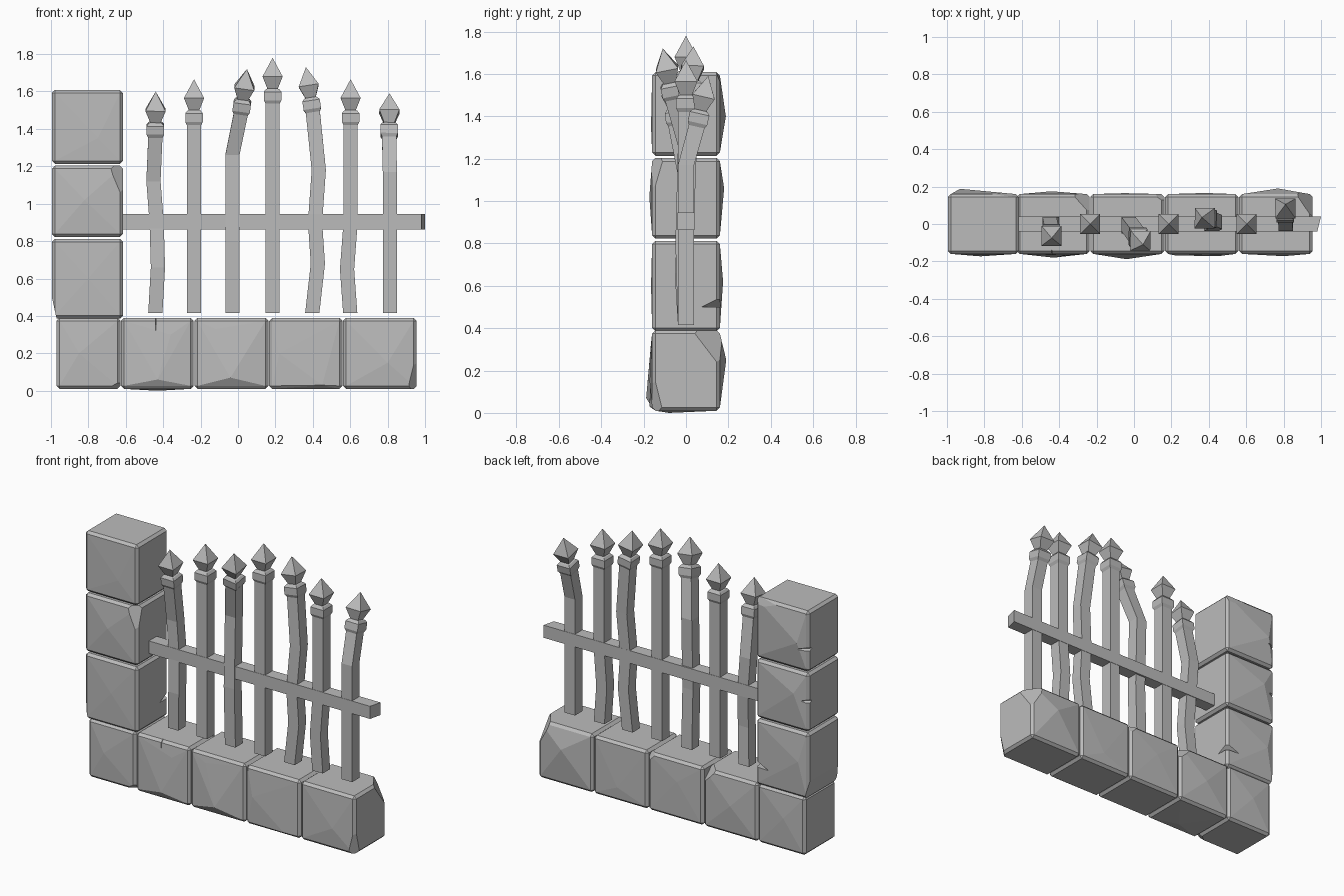
import bpy, bmesh
from mathutils import Vector

cube = bpy.data.objects.get("Cube")
if cube:
    bpy.data.objects.remove(cube, do_unlink=True)

grey = bpy.data.materials.new("stone_grey")
grey.use_nodes = True
grey.diffuse_color = (0.5, 0.5, 0.5, 1)
grey.node_tree.nodes["Principled BSDF"].inputs["Base Color"].default_value = (0.5, 0.5, 0.5, 1)


def finish(bm, name):
    bmesh.ops.recalc_face_normals(bm, faces=bm.faces)
    mesh = bpy.data.meshes.new(name)
    bm.to_mesh(mesh)
    bm.free()
    mesh.materials.append(grey)
    obj = bpy.data.objects.new(name, mesh)
    bpy.context.collection.objects.link(obj)
    return obj


def hull(points):
    bm = bmesh.new()
    for p in points:
        bm.verts.new(p)
    res = bmesh.ops.convex_hull(bm, input=bm.verts)
    inside = {e for e in res["geom_interior"] + res["geom_unused"] if isinstance(e, bmesh.types.BMVert)}
    bmesh.ops.delete(bm, geom=list(inside), context='VERTS')
    return bm


def carve(obj, points):
    """Cut a small wedge out of a block."""
    cutter = finish(hull(points), "cutter")
    cutter.hide_render = True
    mod = obj.modifiers.new("notch", 'BOOLEAN')
    mod.operation = 'DIFFERENCE'
    mod.object = cutter
    bpy.context.view_layer.objects.active = obj
    bpy.ops.object.modifier_apply(modifier=mod.name)
    bpy.data.objects.remove(cutter, do_unlink=True)


def block(name, x, z, bulges=(), chips=(), notches=(), c=0.016):
    """Chamfered stone with bulging points, planar chips and wedge notches."""
    y = (-0.16, 0.16)
    pts = list(bulges)
    for i in (0, 1):
        for j in (0, 1):
            for k in (0, 1):
                corner = Vector((x[i], y[j], z[k]))
                inset = Vector((1 - 2 * i, 1 - 2 * j, 1 - 2 * k)) * c
                for axis in range(3):
                    p = corner + inset
                    p[axis] = corner[axis]
                    pts.append(p)
    bm = hull(pts)
    centre = Vector((sum(x) / 2, 0, sum(z) / 2))
    for tri in chips:
        a, b, d = map(Vector, tri)
        n = (b - a).cross(d - a).normalized()
        if n.dot(a - centre) < 0:
            n.negate()
        cut = bmesh.ops.bisect_plane(bm, geom=bm.verts[:] + bm.edges[:] + bm.faces[:],
                                     plane_co=a, plane_no=n, clear_outer=True)
        edges = [e for e in cut["geom_cut"] if isinstance(e, bmesh.types.BMEdge)]
        bmesh.ops.holes_fill(bm, edges=edges)
    bmesh.ops.dissolve_limit(bm, angle_limit=0.01, verts=bm.verts, edges=bm.edges)
    obj = finish(bm, name)
    for wedge in notches:
        carve(obj, wedge)


# Base course
low = (0.01, 0.39)
block("base_stone_under_pillar", (-0.97, -0.628), low,
      bulges=[(-0.85, -0.17, 0.2), (-0.82, 0.17, 0.22)],
      chips=[((-0.63, -0.16, 0.05), (-0.70, -0.16, 0.01), (-0.63, -0.1, 0.01))])
block("base_stone_1", (-0.626, -0.237), low,
      bulges=[(-0.43, -0.18, 0.06), (-0.44, 0.175, 0.2), (-0.43, -0.08, 0), (-0.36, -0.168, 0.3)],
      chips=[((-0.24, 0.16, 0.3), (-0.33, 0.16, 0.39), (-0.24, 0.06, 0.39))],
      notches=[[(-0.45, -0.2, 0.41), (-0.43, -0.2, 0.41), (-0.44, -0.2, 0.23), (-0.44, -0.13, 0.41)]])
block("base_stone_2", (-0.233, 0.163), low,
      bulges=[(-0.04, -0.188, 0.07), (-0.05, 0.165, 0.25), (-0.12, -0.165, 0.33)],
      chips=[((0.16, 0.16, 0.33), (0.1, 0.16, 0.39), (0.16, 0.12, 0.39))])
block("base_stone_3", (0.167, 0.558), low,
      bulges=[(0.45, -0.172, 0.03), (0.22, -0.168, 0.2), (0.38, 0.166, 0.1)])
block("base_stone_4", (0.562, 0.955), low,
      bulges=[(0.77, 0.19, 0.25), (0.8, -0.172, 0.15)],
      chips=[((0.86, 0.17, 0.39), (0.955, 0.03, 0.39), (0.955, 0.16, 0.22)),
             ((0.955, -0.16, 0.21), (0.91, -0.16, 0.01), (0.955, -0.11, 0.01))])

# Pillar
px = (-0.995, -0.615)


def corner_notch(z):
    return [(-1.02, 0.1, z), (-1.02, 0.22, z + 0.06), (-1.02, 0.22, z - 0.05), (-0.89, 0.22, z)]


block("pillar_stone_low", px, (0.385, 0.812),
      bulges=[(-0.8, -0.165, 0.6), (-0.93, 0.175, 0.62)],
      chips=[((-0.97, -0.16, 0.385), (-0.995, -0.16, 0.5), (-0.97, 0.1, 0.385))],
      notches=[[(-0.6, 0.06, 0.5), (-0.6, 0.2, 0.5), (-0.6, 0.2, 0.57), (-0.75, 0.2, 0.5)]])
block("pillar_stone_middle", px, (0.822, 1.203),
      bulges=[(-0.82, -0.173, 1.02), (-0.9, 0.18, 1.06)],
      chips=[((-0.615, -0.16, 1.02), (-0.68, -0.16, 1.19), (-0.615, -0.11, 1.19))],
      notches=[corner_notch(1.02)])
block("pillar_stone_top", px, (1.213, 1.608),
      bulges=[(-0.93, 0.188, 1.4), (-0.75, -0.165, 1.35)],
      chips=[((-0.615, 0.16, 1.56), (-0.8, 0.16, 1.6), (-0.615, 0.145, 1.6))],
      notches=[corner_notch(1.36)])

# Rail with a slanted free end
finish(hull([(x + (0.02 if x > 0 and y > 0 else 0), y, z)
             for x in (-0.62, 0.98) for y in (-0.04, 0.04) for z in (0.863, 0.945)]), "rail")

# Pickets: square shaft, collar and diamond point; profile is (distance below tip, half width)
HEAD = [(0.245, 0.038), (0.227, 0.047), (0.182, 0.047), (0.168, 0.036),
        (0.165, 0.028), (0.1, 0.054)]


def picket(name, path, tip):
    path, tip = [Vector(p) for p in path], Vector(tip)
    axis = (tip - path[-1]).normalized()
    rings = [(p, Vector((0, 0, 1)), 0.038) for p in path[:-1]]
    rings += [(tip - axis * d, axis, r) for d, r in HEAD]
    bm = bmesh.new()
    loops = []
    for centre, up, r in rings:
        u = Vector((0, 1, 0)).cross(up).normalized()
        v = up.cross(u)
        loops.append([bm.verts.new(centre + (u * a + v * b) * r)
                      for a, b in ((-1, -1), (1, -1), (1, 1), (-1, 1))])
    bm.faces.new(loops[0])
    for lo, hi in zip(loops, loops[1:]):
        for i in range(4):
            j = (i + 1) % 4
            bm.faces.new((lo[i], lo[j], hi[j], hi[i]))
    apex = bm.verts.new(tip)
    for i in range(4):
        bm.faces.new((loops[-1][i], loops[-1][(i + 1) % 4], apex))
    finish(bm, name)


FOOT = 0.415
for n, (x, top) in enumerate(((-0.235, 1.665), (0.185, 1.78))):
    picket(f"straight_picket_{n + 1}", [(x, 0, FOOT), (x, 0, top - 0.245)], (x, 0, top))

picket("bent_picket_1", [(-0.442, 0, FOOT), (-0.428, -0.015, 0.66), (-0.435, 0, 0.9),
                         (-0.452, 0, 1.12), (-0.442, -0.045, 1.35)], (-0.44, -0.075, 1.6))
picket("bent_picket_2", [(-0.03, 0, FOOT), (-0.03, -0.012, 0.8), (-0.03, 0, 1.26),
                         (0.015, -0.06, 1.48)], (0.048, -0.11, 1.72))
picket("bent_picket_3", [(0.397, 0, FOOT), (0.427, 0, 0.68), (0.412, 0, 0.9),
                         (0.432, 0.01, 1.18), (0.4, 0.025, 1.49)], (0.363, 0.035, 1.73))
picket("bent_picket_4", [(0.6, 0, FOOT), (0.583, 0, 0.65), (0.602, 0, 0.9),
                         (0.602, 0, 1.42)], (0.602, 0, 1.665))
picket("bent_picket_5", [(0.812, 0, FOOT), (0.812, 0, 1.17), (0.808, 0.05, 1.35)], (0.81, 0.105, 1.59))
